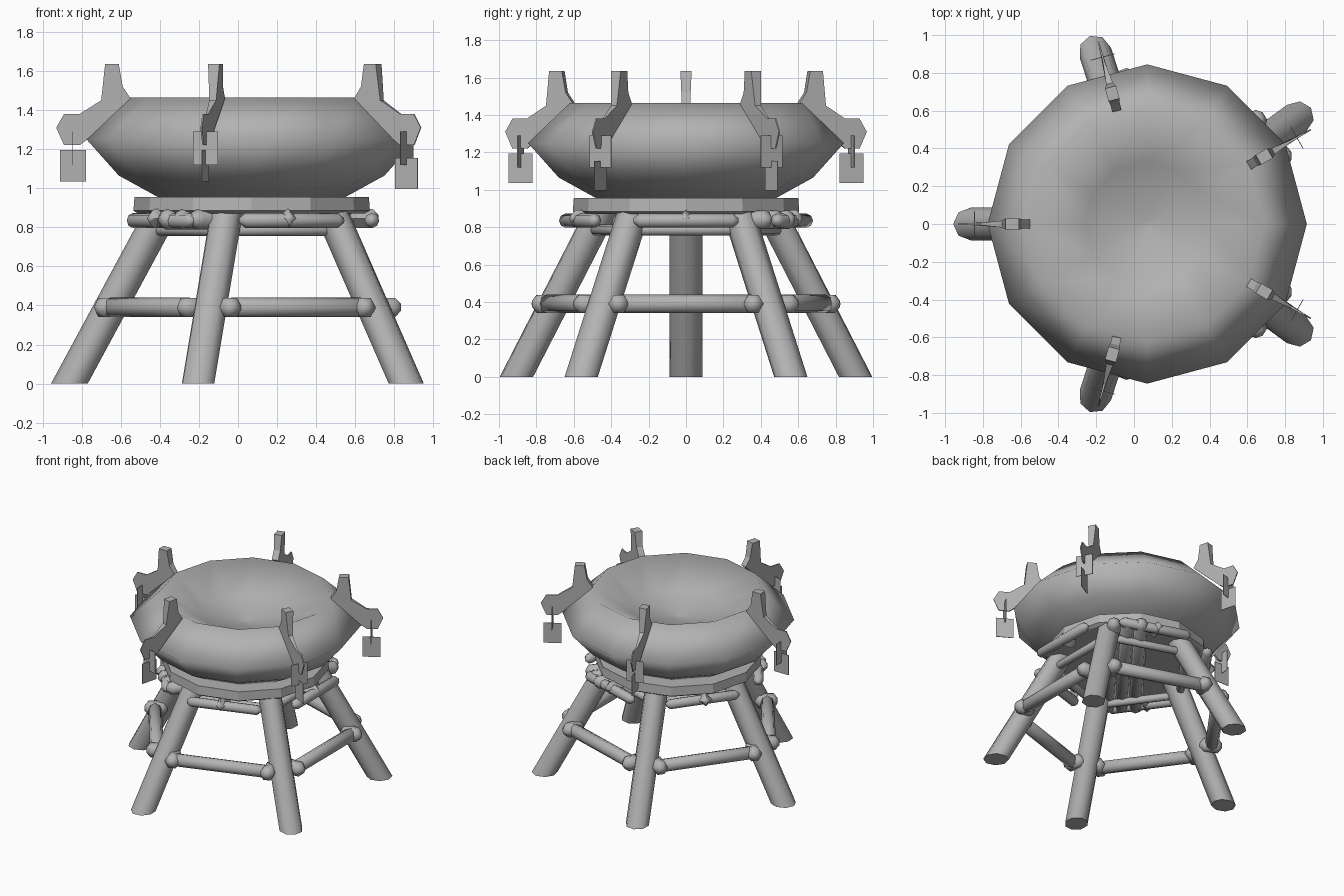
import bpy, bmesh, math
from math import sin, cos, pi, radians
from mathutils import Vector

cube = bpy.data.objects.get("Cube")
if cube:
    bpy.data.objects.remove(cube, do_unlink=True)

GREY = (0.45, 0.45, 0.45, 1)
grey = bpy.data.materials.new("plain grey")
grey.use_nodes = True
grey.diffuse_color = GREY
grey.node_tree.nodes["Principled BSDF"].inputs["Base Color"].default_value = GREY

BOWL_X = 0.07          # x of the bowl axis
FRAME_X = 0.09         # x of the leg frame axis
LEG_ANGLES = [radians(36 + 72 * k) for k in range(5)]
SIDE_ANGLES = [radians(72 * k) for k in range(5)]
BRACKET_ANGLES = [radians(180 + 75 * k) for k in range(-2, 3)]


def polar(angle, r, z, side=0, centre=FRAME_X):
    """Point at a distance out along an angle, shifted sideways."""
    return Vector((centre + r * cos(angle) - side * sin(angle),
                   r * sin(angle) + side * cos(angle), z))


def loft(name, rings, smooth=60):
    """Skin a list of equal-length rings and cap both ends."""
    bm = bmesh.new()
    rows = [[bm.verts.new(p) for p in ring] for ring in rings]
    n = len(rows[0])
    for a, b in zip(rows, rows[1:]):
        for i in range(n):
            j = (i + 1) % n
            bm.faces.new((a[i], a[j], b[j], b[i]))
    bm.faces.new(rows[0])
    bm.faces.new(rows[-1])
    bmesh.ops.recalc_face_normals(bm, faces=bm.faces)
    mesh = bpy.data.meshes.new(name)
    bm.to_mesh(mesh)
    bm.free()
    mesh.materials.append(grey)
    obj = bpy.data.objects.new(name, mesh)
    bpy.context.collection.objects.link(obj)
    if smooth:
        bpy.ops.object.select_all(action='DESELECT')
        obj.select_set(True)
        bpy.context.view_layer.objects.active = obj
        bpy.ops.object.shade_smooth_by_angle(angle=radians(smooth))


def lathe(name, profile, smooth, sides=12):
    loft(name, [[polar(2 * pi * i / sides, r, z, 0, BOWL_X) for i in range(sides)]
                for r, z in profile], smooth)


def log(name, start, end, radius, sides=8, tip=0.03):
    """Round timber with blunt pointed ends."""
    axis = (end - start).normalized()
    u = axis.cross(Vector((0, 0, 1))).normalized()
    v = u.cross(axis)
    stations = [(start, 0.35), (start + axis * tip, 1),
                (end - axis * tip, 1), (end, 0.35)]
    loft(name, [[p + (u * cos(t) + v * sin(t)) * radius * s
                 for t in (2 * pi * i / sides for i in range(sides))]
                for p, s in stations])


# Dished bowl and the slab it rests on
lathe("bowl", [(0.2, 0.95), (0.48, 0.955), (0.68, 1.065), (0.845, 1.25),
               (0.62, 1.465), (0.33, 1.31), (0.02, 1.235)], 180)
lathe("platform", [(0.58, 0.87), (0.605, 0.885), (0.6, 0.955)], 20)

# Splayed legs, cut level with the ground
for a in LEG_ANGLES:
    rings = []
    for z in (0, 0.88):
        r = 0.953 - 0.54 * z
        rings.append([polar(a, r + 0.094 * cos(t), z, 0.087 * sin(t))
                      for t in (2 * pi * i / 8 for i in range(8))])
    loft("leg", rings)

# Cross beams and the pegs that hold them
for a in SIDE_ANGLES:
    log("lower_beam", polar(a, 0.67, 0.39, -0.38), polar(a, 0.67, 0.39, 0.38), 0.05)
    for side in (-0.36, 0.36):
        log("lower_peg", polar(a, 0.58, 0.39, side), polar(a, 0.745, 0.39, side),
            0.055, 6)
    log("upper_beam", polar(a, 0.595, 0.835, -0.28), polar(a, 0.595, 0.835, 0.28), 0.038)
    log("upper_peg", polar(a, 0.5, 0.845, 0, BOWL_X), polar(a, 0.65, 0.845, 0, BOWL_X),
        0.048, 4)
    log("inner_beam", polar(a, 0.43, 0.785, -0.3), polar(a, 0.43, 0.785, 0.3), 0.03)

# Row of logs under the platform
for side in (-0.1, 0, 0.1):
    log("floor_log", polar(radians(232), 0.65, 0.84, side),
        polar(radians(52), 0.65, 0.84, -side), 0.05)

# Rim brackets: distance out, height, half thickness
BRACKET = [(0.75, 1.635, 0.03), (0.68, 1.635, 0.03), (0.66, 1.52, 0.025),
           (0.62, 1.46, 0.025), (0.84, 1.25, 0.01), (0.88, 1.22, 0.006),
           (0.96, 1.22, 0.004), (1.0, 1.31, 0.004), (0.96, 1.38, 0.004),
           (0.88, 1.38, 0.006), (0.77, 1.45, 0.018)]
for a in BRACKET_ANGLES:
    loft("rim_bracket", [[polar(a, r, z, s * t, BOWL_X) for r, z, t in BRACKET]
                         for s in (-1, 1)], smooth=0)
    # Two crossed hanging plates; the pair on the left hangs a little lower
    drop = 0.04 if cos(a) > 0.5 else 0
    for name, bottom, top, half_r, half_t in (
            ("upper_link", 1.12, 1.29, 0.002, 0.066),
            ("lower_link", 1.035 - drop, 1.195 - drop, 0.066, 0.002)):
        loft(name, [[polar(a, 0.915 + half_r * i, z, half_t * j, BOWL_X)
                     for i, j in ((-1, -1), (1, -1), (1, 1), (-1, 1))]
                    for z in (bottom, top)], smooth=0)
